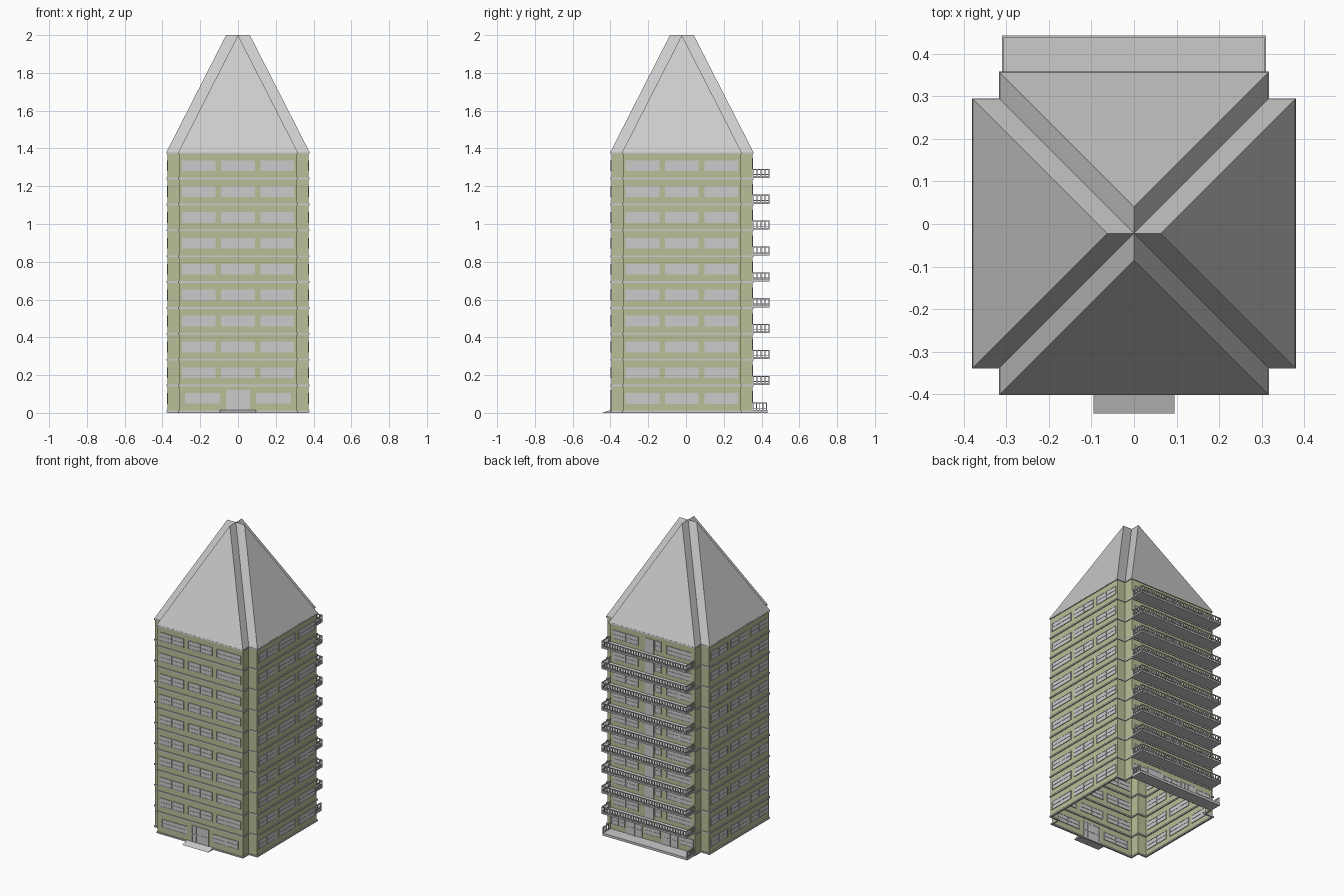
import bpy, bmesh, math
from mathutils import Matrix, Vector

if "Cube" in bpy.data.objects:
    bpy.data.objects.remove(bpy.data.objects["Cube"])

CY = -0.022            # plan centre in y
WALL, NOTCH = 0.373, 0.312
Z0, FLOOR, N = 0.008, 0.137, 10

olive = bpy.data.materials.new("olive_wall")
olive.diffuse_color = (0.50, 0.52, 0.31, 1)
olive.use_nodes = True
olive.node_tree.nodes["Principled BSDF"].inputs["Base Color"].default_value = olive.diffuse_color


def finish(name, bm, mat=None):
    bmesh.ops.recalc_face_normals(bm, faces=bm.faces[:])
    me = bpy.data.meshes.new(name)
    bm.to_mesh(me)
    bm.free()
    ob = bpy.data.objects.new(name, me)
    ob.location.y = CY
    bpy.context.collection.objects.link(ob)
    if mat:
        me.materials.append(mat)
    return ob


def box(bm, side, u0, u1, d0, d1, z0, z1):
    """Box on facade `side` (0 front, 1 right, 2 back, 3 left); u along wall, d outward."""
    m = (Matrix.Rotation(side * math.pi / 2, 4, 'Z')
         @ Matrix.Translation(((u0 + u1) / 2, -(d0 + d1) / 2, (z0 + z1) / 2))
         @ Matrix.Diagonal((u1 - u0, d1 - d0, z1 - z0, 1)))
    bmesh.ops.create_cube(bm, size=1, matrix=m)


def plan(a, b):
    """Square of half width a with corners notched back to b."""
    pts = []
    for k in range(4):
        r = Matrix.Rotation(k * math.pi / 2, 3, 'Z')
        pts += [r @ Vector(p) for p in ((-b, -a, 0), (b, -a, 0), (b, -b, 0))]
    return pts


def ring(bm, pts, z):
    return [bm.verts.new((p.x, p.y, z)) for p in pts]


def bridge(bm, a, b):
    for i in range(len(a)):
        j = (i + 1) % len(a)
        bm.faces.new((a[i], a[j], b[j], b[i]))


# Wall shell, open underneath
bm = bmesh.new()
p = plan(WALL, NOTCH)
bridge(bm, ring(bm, p, 0), ring(bm, p, Z0 + N * FLOOR))
finish("walls", bm, olive)

# Thin string course at every floor
bm = bmesh.new()
for f in range(N + 1):
    z = Z0 + f * FLOOR
    lo, hi = max(0, z - 0.005), z + 0.004
    out, inn = plan(0.379, 0.317), plan(0.366, 0.306)
    r = [ring(bm, out, lo), ring(bm, out, hi), ring(bm, inn, hi), ring(bm, inn, lo)]
    for i in range(4):
        bridge(bm, r[i], r[(i + 1) % 4])
finish("floor_bands", bm)

# Notched spire roof: each wing tapers to a point, valleys meet in the middle
bm = bmesh.new()
A, B = 0.380, 0.317
base = ring(bm, plan(A, B), Z0 + N * FLOOR)
centre = bm.verts.new((0, 0, 2))
tips = [bm.verts.new(Matrix.Rotation(k * math.pi / 2, 3, 'Z') @ Vector((0, -(A - B), 2)))
        for k in range(4)]
for k in range(4):
    l, r, v = base[3 * k:3 * k + 3]
    nxt = base[(3 * k + 3) % 12]
    bm.faces.new((l, r, tips[k]))
    bm.faces.new((r, v, centre, tips[k]))
    bm.faces.new((v, nxt, tips[(k + 1) % 4], centre))
finish("roof", bm)

# Windows and doors: pane plus frame bars
glass, frames = bmesh.new(), bmesh.new()


def opening(side, uc, w, z0, z1, cols=2, rows=2, t=0.004):
    u0, u1 = uc - w / 2, uc + w / 2
    box(glass, side, u0, u1, WALL - 0.002, WALL + 0.002, z0, z1)
    d0, d1 = WALL - 0.004, WALL + 0.004
    for i in range(cols + 1):
        u = u0 + t / 2 + (w - t) * i / cols
        box(frames, side, u - t / 2, u + t / 2, d0, d1, z0, z1)
    for i in range(rows + 1):
        z = z0 + t / 2 + (z1 - z0 - t) * i / rows
        box(frames, side, u0, u1, d0, d1, z - t / 2, z + t / 2)


for f in range(N):
    z = Z0 + f * FLOOR
    for side in (0, 1, 3):
        if side == 0 and f == 0:
            for s in (-1, 1):
                opening(0, s * 0.188, 0.185, z + 0.041, z + 0.096)
            opening(0, 0, 0.128, z, z + 0.114, 4, 2, 0.007)
        else:
            for u in (-0.208, 0, 0.208):
                opening(side, u, 0.178, z + 0.039, z + 0.096)
    if f == 0:      # garden floor
        for s in (-1, 1):
            opening(2, s * 0.13, 0.115, z, z + 0.108, 4, 2, 0.006)
            opening(2, s * 0.25, 0.10, z + 0.041, z + 0.096)
        opening(2, 0, 0.12, z + 0.041, z + 0.096)
    else:           # balcony floors
        for s in (-1, 1):
            opening(2, s * 0.195, 0.185, z + 0.039, z + 0.096)
        opening(2, -0.02, 0.06, z + 0.006, z + 0.108, 1, 1)
        opening(2, 0.04, 0.05, z + 0.039, z + 0.108, 1, 2)
finish("window_panes", glass)
finish("window_frames", frames)

# Balconies with baluster railings on the back
slabs, rails = bmesh.new(), bmesh.new()
W, D, T = 0.31, 0.465, 0.005


def side_rail(s, d, z, h):
    u0, u1 = sorted((s * W, s * (W - T)))
    box(rails, 2, u0, u1, WALL, d, z + h - 0.006, z + h)
    box(rails, 2, u0, u1, WALL, d, z + 0.006, z + 0.010)
    for i in range(5):
        q = WALL + 0.002 + (d - WALL - T - 0.002) * i / 4
        box(rails, 2, u0, u1, q, q + T, z, z + h)


for f in range(1, N):
    z = Z0 + f * FLOOR
    box(slabs, 2, -W, W, WALL - 0.002, D, z + 0.003, z + 0.013)
    z += 0.013
    for s in (-1, 1):
        side_rail(s, D, z, 0.038)
    box(rails, 2, -W, W, D - T, D, z + 0.032, z + 0.038)
    box(rails, 2, -W, W, D - T, D, z + 0.006, z + 0.010)
    n = 32
    for i in range(n + 1):
        u = -W + (2 * W - T) * i / n
        box(rails, 2, u, u + T, D - T, D, z, z + 0.034)
finish("balcony_slabs", slabs)

# Ground terrace with railings at the two ends only
bm = bmesh.new()
box(bm, 2, -W, W, WALL - 0.002, 0.453, 0, 0.016)
finish("terrace", bm)
for s in (-1, 1):
    side_rail(s, 0.450, 0.016, 0.040)
finish("railings", rails)

# Entrance ramp at the front
bm = bmesh.new()
prof = [(-WALL, 0), (-0.423, 0), (-0.38, 0.014), (-WALL, 0.014)]
ends = [[bm.verts.new((x, y, z)) for y, z in prof] for x in (-0.095, 0.095)]
bridge(bm, *ends)
for e in ends:
    bm.faces.new(e)
finish("entrance_ramp", bm)
